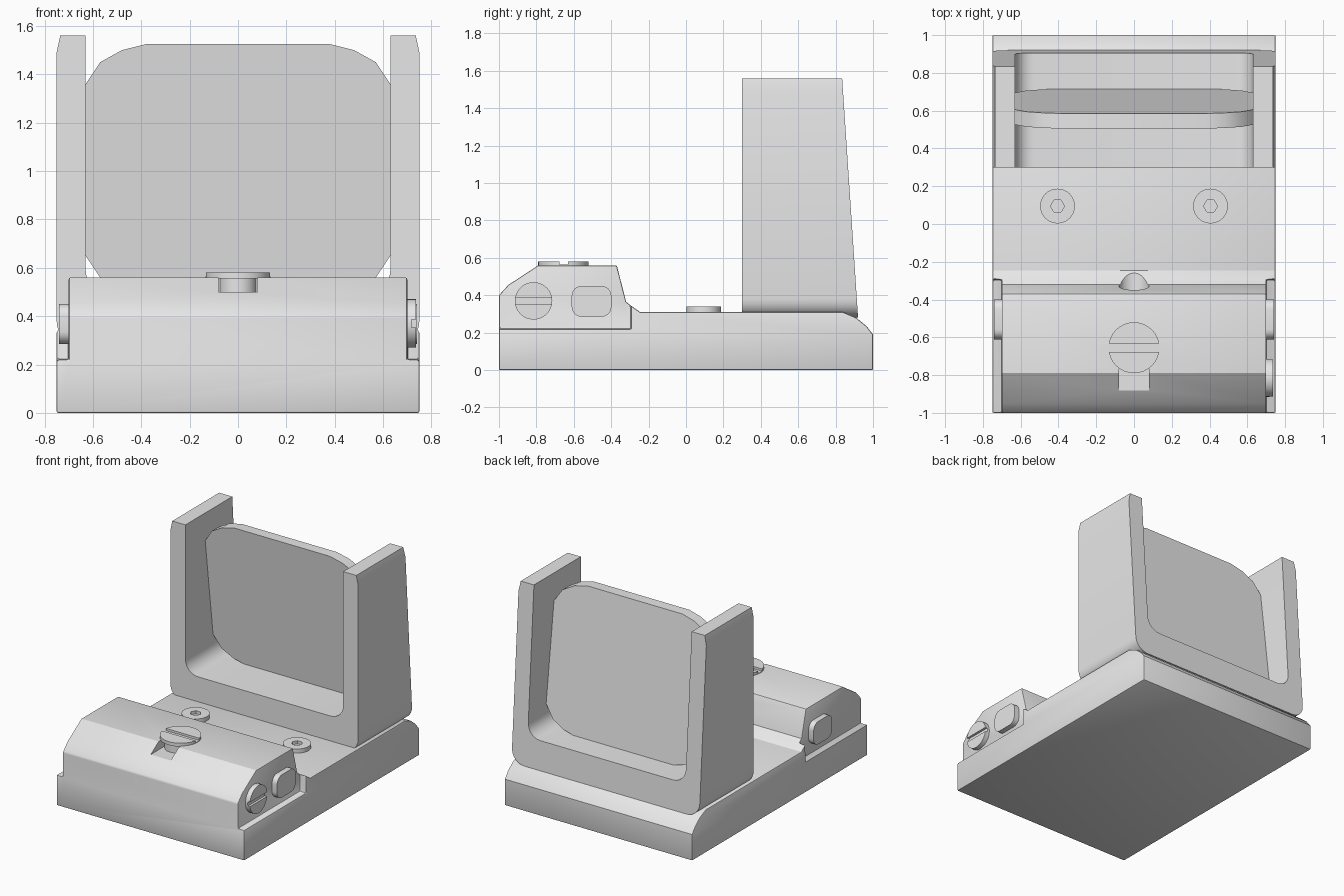
import bpy, bmesh, math
from mathutils import Vector

if "Cube" in bpy.data.objects:
    bpy.data.objects.remove(bpy.data.objects["Cube"])

grey = bpy.data.materials.new("light_grey")
grey.diffuse_color = (0.8, 0.8, 0.8, 1)
grey.use_nodes = True
grey.node_tree.nodes["Principled BSDF"].inputs["Base Color"].default_value = grey.diffuse_color


def finish(name, bm):
    bmesh.ops.recalc_face_normals(bm, faces=bm.faces)
    me = bpy.data.meshes.new(name)
    bm.to_mesh(me)
    bm.free()
    ob = bpy.data.objects.new(name, me)
    bpy.context.collection.objects.link(ob)
    me.materials.append(grey)
    return ob


def prism(name, pts, axis, a, b):
    """Extrude a 2D profile along x, y or z from a to b."""
    place = {"x": lambda p, t: (t, p[0], p[1]),
             "y": lambda p, t: (p[0], t, p[1]),
             "z": lambda p, t: (p[0], p[1], t)}[axis]
    bm = bmesh.new()
    face = bm.faces.new([bm.verts.new(place(p, a)) for p in pts])
    ext = bmesh.ops.extrude_face_region(bm, geom=[face])
    shift = Vector(place((0, 0), b - a))
    for v in ext["geom"]:
        if isinstance(v, bmesh.types.BMVert):
            v.co += shift
    return finish(name, bm)


def circle(cx, cy, r, n=32):
    return [(cx + r * math.cos(2 * math.pi * i / n), cy + r * math.sin(2 * math.pi * i / n))
            for i in range(n)]


def arc(cx, cy, r, a0, a1, n=6):
    angles = [math.radians(a0 + (a1 - a0) * i / n) for i in range(n + 1)]
    return [(cx + r * math.cos(a), cy + r * math.sin(a)) for a in angles]


def rect(x0, x1, y0, y1):
    return [(x0, y0), (x1, y0), (x1, y1), (x0, y1)]


def apply_mod(ob, mod):
    bpy.context.view_layer.objects.active = ob
    bpy.ops.object.modifier_apply(modifier=mod.name)


def cut(ob, cutter):
    m = ob.modifiers.new("cut", 'BOOLEAN')
    m.operation = 'DIFFERENCE'
    m.solver = 'EXACT'
    m.object = cutter
    apply_mod(ob, m)
    bpy.data.objects.remove(cutter)


def bevel(ob, width, segments=2):
    m = ob.modifiers.new("bevel", 'BEVEL')
    m.width = width
    m.segments = segments
    m.limit_method = 'ANGLE'
    m.angle_limit = math.radians(40)
    apply_mod(ob, m)


# Body: base plate and front housing from one side profile
body = prism("body", [(-1, 0), (1, 0), (1, .19), (.965, .235), (.91, .28), (.84, .31),
                      (-.245, .31), (-.295, .345), (-.32, .365), (-.37, .56),
                      (-.79, .56), (-.95, .455), (-1, .40)], "x", -.75, .75)
# Side shelves beside the housing
for s in (-1, 1):
    cut(body, prism("cutter", rect(-1.2, -.295, .22, .8), "x", s * .70, s * .9))
bevel(body, .008)
# Groove in front of the top screw, and emitter groove at the housing rear
cut(body, prism("cutter", rect(-.08, .08, .50, .7), "y", -1.1, -.72))
cut(body, prism("cutter", circle(0, .40, .08), "y", -.40, -.15))

# Hood: U-shaped frame with a sloping back
half_outer = arc(.65, .38, .10, -90, 0) + [(.75, 1.49), (.735, 1.56)]
half_inner = [(.63, 1.56)] + arc(.53, .59, .10, 0, -90)
half = half_outer + half_inner
hood = prism("hood", half + [(-x, z) for x, z in reversed(half)], "y", .30, .92)
for v in hood.data.vertices:
    if v.co.y > .6:
        v.co.y = .92 - (v.co.z - .28) * .0665

# Window: tilted plate with clipped corners
corner = [(.63, 1.36), (.57, 1.45), (.48, 1.50), (.38, 1.525)]
top = corner + [(-x, z) for x, z in reversed(corner)]
window = prism("window", top + [(-x, 2.01 - z) for x, z in top], "y", 0, .08)
for v in window.data.vertices:
    v.co.y += .505 + (1.525 - v.co.z) * .126

# Top adjustment screw with slot and neck
top_screw = prism("top_screw", circle(0, -.655, .135), "z", .555, .58)
cut(top_screw, prism("cutter", rect(-.2, .2, -.677, -.632), "z", .564, .7))
neck = prism("top_screw_neck", circle(0, -.70, .078), "z", .49, .565)

# Deck screws with hex sockets
for s, side in ((-1, "left"), (1, "right")):
    screw = prism(side + "_deck_screw", circle(s * .405, .095, .092), "z", .30, .34)
    cut(screw, prism("cutter", circle(s * .405, .095, .037, 6), "z", .318, .5))

# Side screw on the right
side_screw = prism("side_screw", circle(-.815, .37, .10), "x", .69, .735)
cut(side_screw, prism("cutter", rect(-1, -.6, .354, .386), "x", .718, .8))

# Rounded side buttons
outline = (arc(-.452, .397, .053, 0, 90) + arc(-.558, .397, .053, 90, 180)
           + arc(-.558, .338, .053, 180, 270) + arc(-.452, .338, .053, 270, 360))
for s, side in ((-1, "left"), (1, "right")):
    prism(side + "_button", outline, "x", s * .69, s * .74)

# Smooth shading with sharp edges kept
for ob in bpy.data.objects:
    ob.select_set(True)
bpy.context.view_layer.objects.active = body
bpy.ops.object.shade_smooth_by_angle(angle=math.radians(30))
